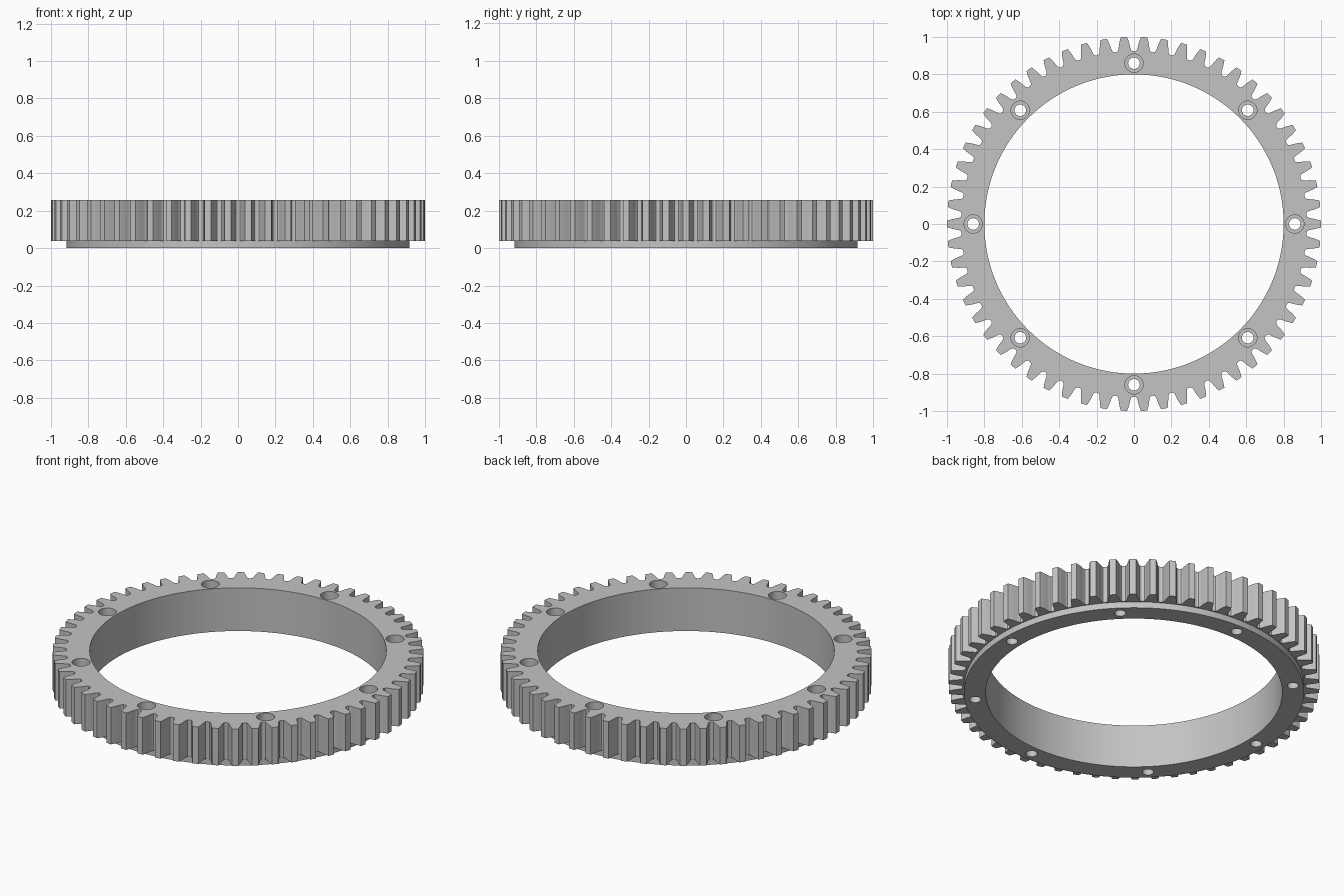
import bpy
import bmesh
from math import cos, sin, tau

if "Cube" in bpy.data.objects:
    bpy.data.objects.remove(bpy.data.objects["Cube"], do_unlink=True)

TEETH = 58
HOLES = 8
TOP, STEP = 0.257, 0.037
BORE_R, FLANGE_R, BOLT_CIRCLE = 0.80, 0.917, 0.86
HOLE_R, HEAD_R, HEAD_DEPTH = 0.031, 0.049, 0.06

steel = bpy.data.materials.new("light grey steel")
steel.use_nodes = True
GREY = (0.55, 0.55, 0.55, 1)
steel.diffuse_color = GREY
steel.node_tree.nodes["Principled BSDF"].inputs["Base Color"].default_value = GREY


def circle(radius, count, cx=0, cy=0):
    return [(cx + radius * cos(tau * i / count), cy + radius * sin(tau * i / count))
            for i in range(count)]


def add_stack(bm, layers):
    """Closed solid through matching outlines, each given with its height."""
    loops = [[bm.verts.new((x, y, z)) for x, y in pts] for pts, z in layers]
    n = len(loops[0])
    for low, high in zip(loops, loops[1:]):
        for i in range(n):
            j = (i + 1) % n
            bm.faces.new((low[i], low[j], high[j], high[i]))
    bm.faces.new(loops[0][::-1])
    bm.faces.new(loops[-1])


def make_object(name, stacks):
    bm = bmesh.new()
    for layers in stacks:
        add_stack(bm, layers)
    mesh = bpy.data.meshes.new(name)
    bm.to_mesh(mesh)
    bm.free()
    mesh.materials.append(steel)
    obj = bpy.data.objects.new(name, mesh)
    bpy.context.collection.objects.link(obj)
    return obj


def boolean(target, tool, operation):
    mod = target.modifiers.new(operation.lower(), "BOOLEAN")
    mod.operation = operation
    mod.solver = "EXACT"
    mod.object = tool
    bpy.context.view_layer.objects.active = target
    bpy.ops.object.modifier_apply(modifier=mod.name)
    bpy.data.objects.remove(tool, do_unlink=True)


# Tooth flank: radius and half width, from tip down to the rounded root
flank = [(1.0, 0.017), (0.985, 0.022), (0.967, 0.027), (0.945, 0.031),
         (0.933, 0.034), (0.926, 0.039)]
tooth = [(r, -w / r) for r, w in reversed(flank)] + [(1.0, 0)]
tooth += [(r, w / r) for r, w in flank] + [(0.923, tau / TEETH / 2)]
outline = [(r * cos(a + tau * k / TEETH), r * sin(a + tau * k / TEETH))
           for k in range(TEETH) for r, a in tooth]

# Toothed ring with the smaller locating flange below it
gear = make_object("gear_ring", [[(outline, STEP), (outline, TOP)]])
rim = circle(FLANGE_R, 180)
flange = make_object("flange", [[(rim, 0), (rim, STEP + 0.05)]])
boolean(gear, flange, "UNION")

# Central bore and counterbored bolt holes
bore = circle(BORE_R, 180)
cuts = [[(bore, -0.1), (bore, TOP + 0.1)]]
for cx, cy in circle(BOLT_CIRCLE, HOLES):
    shank, head = circle(HOLE_R, 32, cx, cy), circle(HEAD_R, 32, cx, cy)
    seat = TOP - HEAD_DEPTH
    cuts.append([(shank, -0.1), (shank, seat), (head, seat), (head, TOP + 0.1)])
boolean(gear, make_object("bore_and_bolt_holes", cuts), "DIFFERENCE")

bpy.ops.object.select_all(action="DESELECT")
gear.select_set(True)
bpy.context.view_layer.objects.active = gear
bpy.ops.object.shade_smooth_by_angle(angle=0.5)
